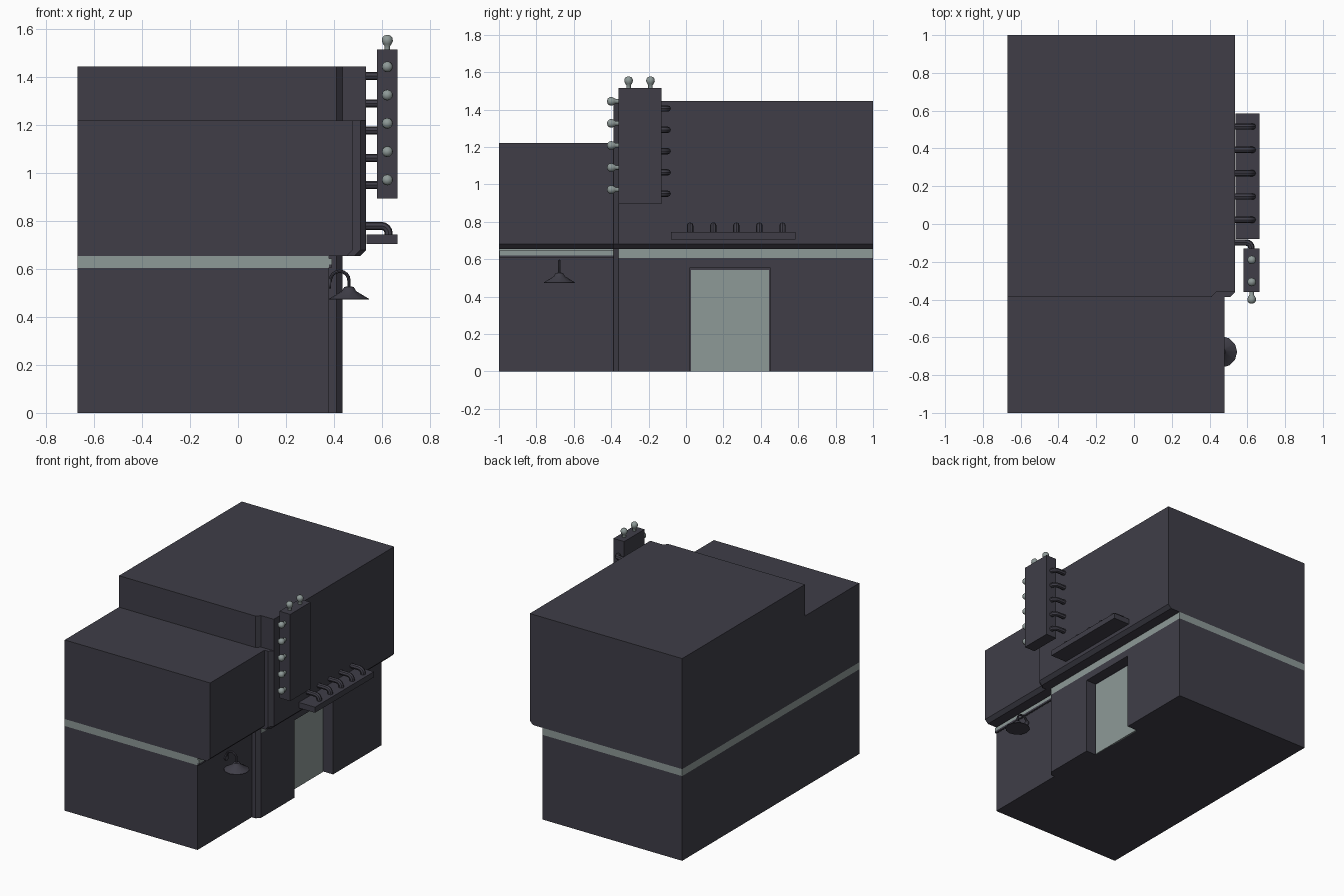
import bpy, bmesh, math
from mathutils import Matrix, Vector

if "Cube" in bpy.data.objects:
    bpy.data.objects.remove(bpy.data.objects["Cube"])


def material(name, rgb):
    m = bpy.data.materials.new(name)
    m.diffuse_color = (*rgb, 1)
    m.use_nodes = True
    m.node_tree.nodes["Principled BSDF"].inputs["Base Color"].default_value = m.diffuse_color
    return m


DARK = material("charcoal", (0.050, 0.048, 0.064))
PALE = material("pale_grey_green", (0.27, 0.32, 0.31))


def add(name, bm, *mats, smooth=False):
    bmesh.ops.recalc_face_normals(bm, faces=bm.faces)
    for f in bm.faces:
        f.smooth = smooth
    me = bpy.data.meshes.new(name)
    bm.to_mesh(me)
    bm.free()
    for m in mats:
        me.materials.append(m)
    ob = bpy.data.objects.new(name, me)
    bpy.context.collection.objects.link(ob)
    if smooth:
        bpy.context.view_layer.objects.active = ob
        ob.select_set(True)
        bpy.ops.object.shade_smooth_by_angle(angle=math.radians(40))
        ob.select_set(False)
    return ob


def loft(rings):
    """Closed skin through rings of equal point count."""
    bm = bmesh.new()
    vs = [[bm.verts.new(p) for p in r] for r in rings]
    n = len(vs[0])
    for a, b in zip(vs, vs[1:]):
        for i in range(n):
            j = (i + 1) % n
            bm.faces.new((a[i], a[j], b[j], b[i]))
    bm.faces.new(vs[0][::-1])
    bm.faces.new(vs[-1])
    return bm


def box(name, x0, x1, y0, y1, z0, z1, mat):
    return add(name, loft([[(x0, y0, z), (x1, y0, z), (x1, y1, z), (x0, y1, z)]
                           for z in (z0, z1)]), mat)


def lathe(name, profile, mat, place, sides):
    rings = [[place @ Vector((r * math.cos(t), r * math.sin(t), z))
              for t in (2 * math.pi * k / sides for k in range(sides))]
             for r, z in profile]
    return add(name, loft(rings), mat, smooth=True)


def pipe(name, pts, radius, mat):
    cu = bpy.data.curves.new(name, 'CURVE')
    cu.dimensions = '3D'
    cu.bevel_depth = radius
    cu.bevel_resolution = 2
    cu.use_fill_caps = True
    sp = cu.splines.new('POLY')
    sp.points.add(len(pts) - 1)
    for p, c in zip(sp.points, pts):
        p.co = (*c, 1)
    tmp = bpy.data.objects.new(name + "_path", cu)
    bpy.context.collection.objects.link(tmp)
    bpy.context.view_layer.update()
    dg = bpy.context.evaluated_depsgraph_get()
    me = bpy.data.meshes.new_from_object(tmp.evaluated_get(dg))
    bpy.data.objects.remove(tmp)
    bm = bmesh.new()
    bm.from_mesh(me)
    bpy.data.meshes.remove(me)
    for f in bm.faces:
        f.material_index = 0
    return add(name, bm, mat, smooth=True)


def elbow(start, corner, end, r):
    """Path start -> rounded corner -> end."""
    s, c, e = Vector(start), Vector(corner), Vector(end)
    a, b = c + (s - c).normalized() * r, c + (e - c).normalized() * r
    o = a + b - c
    arc = [o + (a - o) * math.cos(t) + (b - o) * math.sin(t)
           for t in (math.pi / 8 * k for k in range(5))]
    return [s, *arc, e]


# Building: one plan outline swept through heights, x = side wall position
def plan(x, z):
    return [(-0.67, -1, z), (x - 0.055, -1, z), (x - 0.055, -0.387, z),
            (x - 0.025, -0.387, z), (x, -0.36, z), (x, 1, z), (-0.67, 1, z)]


bm = loft([plan(x, z) for x, z in ((0.435, 0), (0.435, 0.605), (0.435, 0.655),
                                   (0.51, 0.655), (0.535, 0.68), (0.535, 1.22))])
bmesh.ops.recalc_face_normals(bm, faces=bm.faces)
for f in bm.faces:
    c = f.calc_center_median()
    corner = c.x > 0.3 and -0.39 < c.y < -0.35
    if 0.61 < c.z < 0.65 and not corner:      # pale band round the walls
        f.material_index = 1
building = add("building", bm, DARK, PALE)

# Doorway recess
cutter = box("doorway_cutter", 0.355, 0.60, 0.018, 0.452, -0.1, 0.553, DARK)
cutter.hide_render = True
cutter.hide_viewport = True
cutter.display_type = 'WIRE'
cut = building.modifiers.new("doorway", 'BOOLEAN')
cut.operation = 'DIFFERENCE'
cut.solver = 'EXACT'
cut.object = cutter
box("door", 0.35, 0.360, 0.026, 0.444, 0, 0.543, PALE)

# Upper storey with notched front corner
add("upper_storey", loft([[(-0.67, -0.387, z), (0.41, -0.387, z), (0.435, -0.36, z),
                           (0.535, -0.36, z), (0.535, 1, z), (-0.67, 1, z)]
                          for z in (1.22, 1.445)]), DARK)

# Light rail under the front overhang
box("light_rail", 0.375, 0.392, -0.998, -0.387, 0.62, 0.645, PALE)
box("rail_lip", 0.375, 0.392, -0.998, -0.387, 0.606, 0.62, DARK)

# Vertical sign, its wall brackets and bulbs
box("vertical_sign", 0.58, 0.665, -0.36, -0.13, 0.895, 1.515, DARK)
BULB = [(0.012, -0.002), (0.012, 0.016), (0.018, 0.024), (0.023, 0.036),
        (0.022, 0.048), (0.015, 0.058), (0.004, 0.062)]
face_front = Matrix.Rotation(math.pi / 2, 4, 'X')
for i in range(5):
    z = 0.95 + i * 0.1138
    pipe(f"sign_bracket_{i+1}", elbow((0.53, -0.098, z), (0.622, -0.098, z),
                                      (0.622, -0.14, z), 0.028), 0.017, DARK)
    lathe(f"front_bulb_{i+1}", BULB, PALE,
          Matrix.Translation((0.623, -0.36, 0.972 + i * 0.118)) @ face_front, 12)
for i, y in enumerate((-0.307, -0.19)):
    lathe(f"top_bulb_{i+1}", BULB, PALE, Matrix.Translation((0.623, y, 1.515)), 12)

# Flat canopy over the door, hung from five pipes
box("canopy", 0.537, 0.665, -0.08, 0.585, 0.705, 0.745, DARK)
for i in range(5):
    y = 0.022 + i * 0.1235
    pipe(f"canopy_pipe_{i+1}", elbow((0.53, y, 0.78), (0.628, y, 0.78),
                                     (0.628, y, 0.74), 0.03), 0.017, DARK)

# Gooseneck wall lamp
LX, LY = 0.463, -0.677
lathe("lamp_shade", [(0.083, 0.472), (0.083, 0.476), (0.03, 0.508), (0.02, 0.525),
                     (0.009, 0.528), (0.009, 0.522), (0.027, 0.502), (0.078, 0.472)],
      DARK, Matrix.Translation((LX, LY, 0)), 12)
arc = [(0.424 + 0.039 * math.cos(t), LY, 0.552 + 0.039 * math.sin(t))
       for t in (math.pi * k / 8 for k in range(9))]
pipe("lamp_arm", [(LX, LY, 0.515), *arc, (0.378, LY, 0.538)], 0.007, DARK)
lathe("lamp_wall_plate", [(0.022, 0), (0.022, 0.01)], DARK,
      Matrix.Translation((0.378, LY, 0.54)) @ Matrix.Rotation(math.pi / 2, 4, 'Y'), 12)
